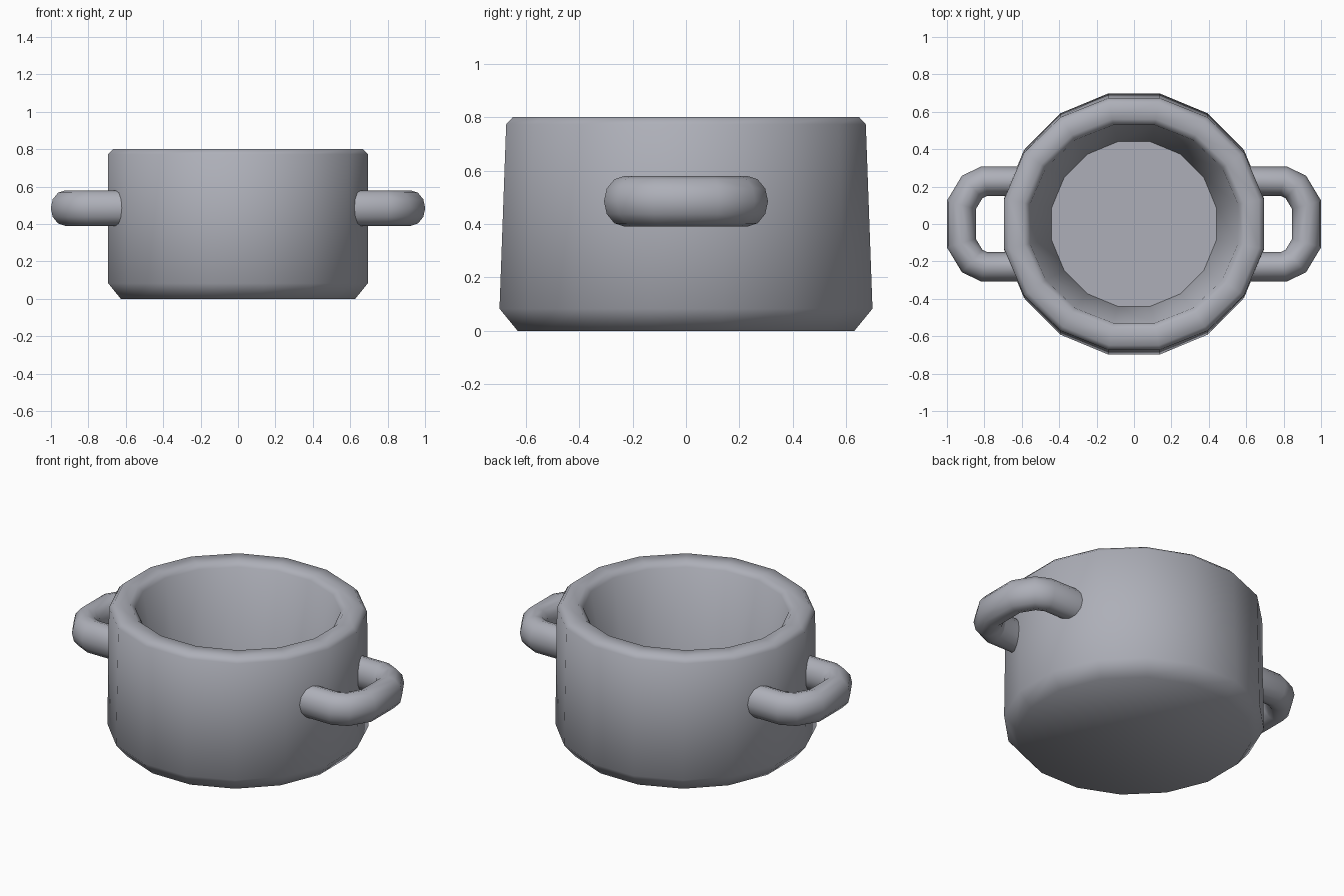
import bpy, bmesh, math
from mathutils import Vector

if "Cube" in bpy.data.objects:
    bpy.data.objects.remove(bpy.data.objects["Cube"])

grey = bpy.data.materials.new("cool grey")
grey.diffuse_color = (0.42, 0.43, 0.48, 1)
grey.use_nodes = True
grey.node_tree.nodes["Principled BSDF"].inputs["Base Color"].default_value = grey.diffuse_color


def loft(name, rings, angle):
    """Skin a list of equal-length point rings and cap both ends."""
    bm = bmesh.new()
    loops = [[bm.verts.new(p) for p in ring] for ring in rings]
    n = len(loops[0])
    for a, b in zip(loops, loops[1:]):
        for i in range(n):
            j = (i + 1) % n
            bm.faces.new((a[i], a[j], b[j], b[i]))
    bm.faces.new(loops[0])
    bm.faces.new(loops[-1])
    bmesh.ops.recalc_face_normals(bm, faces=bm.faces[:])
    mesh = bpy.data.meshes.new(name)
    bm.to_mesh(mesh)
    bm.free()
    obj = bpy.data.objects.new(name, mesh)
    bpy.context.collection.objects.link(obj)
    mesh.materials.append(grey)
    bpy.ops.object.select_all(action='DESELECT')
    obj.select_set(True)
    bpy.context.view_layer.objects.active = obj
    bpy.ops.object.shade_smooth_by_angle(angle=math.radians(angle))
    return obj


# Pot body: 16 sides, profile of (half width x, half width y, z) from base to inner floor
profile = [(0.627, 0.63, 0.0), (0.694, 0.698, 0.083), (0.694, 0.673, 0.773),
           (0.668, 0.648, 0.80), (0.585, 0.56, 0.80), (0.556, 0.53, 0.773),
           (0.44, 0.44, 0.10)]
SIDES = 16
k = 1 / math.cos(math.pi / SIDES)
angles = [2 * math.pi * (i + 0.5) / SIDES for i in range(SIDES)]
loft("pot_body", [[(rx * k * math.cos(a), ry * k * math.sin(a), z) for a in angles]
                  for rx, ry, z in profile], 65)

# Handles: oval tubes following a bent path, mirrored left and right
half = [(0.58, 0.229), (0.80, 0.229), (0.865, 0.198), (0.923, 0.102)]
path = [Vector((x, y)) for x, y in half] + [Vector((x, -y)) for x, y in reversed(half)]
TUBE = 12
for side, name in ((1, "right_handle"), (-1, "left_handle")):
    rings = []
    for i, p in enumerate(path):
        d0 = (p - path[max(i - 1, 0)]).normalized()
        d1 = (path[min(i + 1, len(path) - 1)] - p).normalized()
        t = (d0 + d1).normalized()
        out = Vector((-t.y, t.x))
        miter = 1 / max(t.dot(d1 if d1.length else d0), 0.5)
        ring = []
        for s in range(TUBE):
            a = 2 * math.pi * s / TUBE
            q = p + out * (0.078 * miter * math.cos(a))
            ring.append((side * q.x, q.y, 0.485 + 0.095 * math.sin(a)))
        rings.append(ring)
    loft(name, rings, 60)
